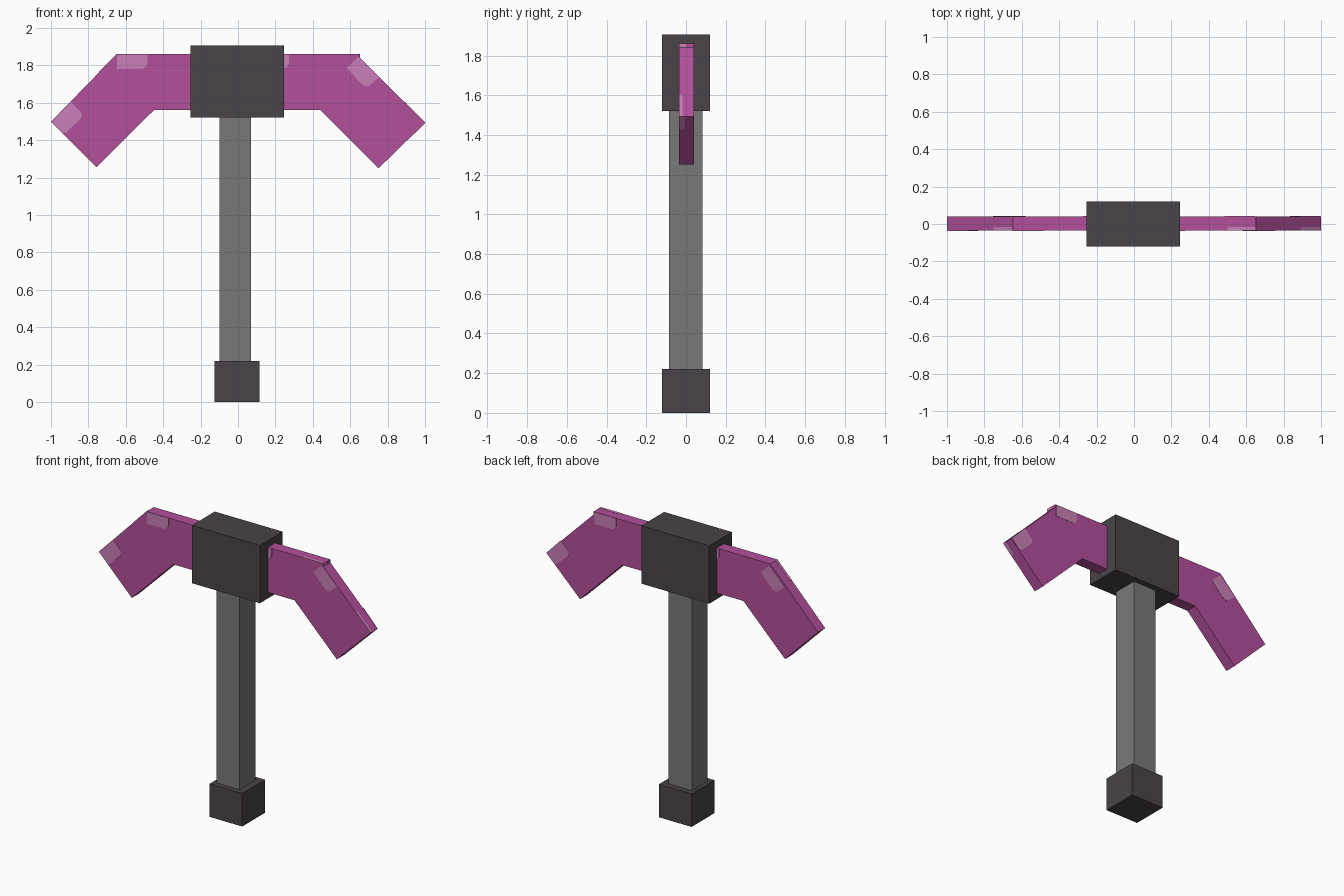
import bpy, bmesh
from mathutils import Vector

if "Cube" in bpy.data.objects:
    bpy.data.objects.remove(bpy.data.objects["Cube"])


def material(name, r, g, b):
    lin = [((c / 255 + 0.055) / 1.055) ** 2.4 for c in (r, g, b)]
    m = bpy.data.materials.new(name)
    m.diffuse_color = (*lin, 1)
    m.use_nodes = True
    m.node_tree.nodes["Principled BSDF"].inputs["Base Color"].default_value = m.diffuse_color
    return m


MAGENTA = material("magenta", 180, 80, 156)
PINK = material("light_pink", 203, 128, 184)
GREY = material("grey", 121, 121, 121)
DARK = material("charcoal", 73, 67, 72)


def prism(name, points, direction, mat):
    """Closed solid made by extruding a flat outline along a vector."""
    bm = bmesh.new()
    face = bm.faces.new([bm.verts.new(p) for p in points])
    out = bmesh.ops.extrude_face_region(bm, geom=[face])
    moved = [v for v in out["geom"] if isinstance(v, bmesh.types.BMVert)]
    bmesh.ops.translate(bm, verts=moved, vec=direction)
    bmesh.ops.recalc_face_normals(bm, faces=bm.faces)
    mesh = bpy.data.meshes.new(name)
    bm.to_mesh(mesh)
    bm.free()
    mesh.materials.append(mat)
    obj = bpy.data.objects.new(name, mesh)
    bpy.context.collection.objects.link(obj)
    return obj


def box(name, x, y, z, mat):
    base = [(x[0], y[0], z[0]), (x[1], y[0], z[0]), (x[1], y[1], z[0]), (x[0], y[1], z[0])]
    return prism(name, base, Vector((0, 0, z[1] - z[0])), mat)


# Handle, end cap and head block
box("end_cap", (-0.125, 0.115), (-0.12, 0.12), (0, 0.22), DARK)
box("handle", (-0.10, 0.07), (-0.085, 0.082), (0.22, 1.52), GREY)
box("head_block", (-0.255, 0.245), (-0.12, 0.12), (1.52, 1.905), DARK)

# Bent blade running through the head block
FRONT, BACK = -0.035, 0.04
outline = [(-0.648, 1.86), (-1, 1.498), (-0.757, 1.255), (-0.45, 1.56), (0.44, 1.56),
           (0.752, 1.25), (1, 1.492), (0.652, 1.84), (0.652, 1.86)]
prism("blade", [(x, FRONT, z) for x, z in outline], Vector((0, BACK - FRONT, 0)), MAGENTA)

# Light patches on the broad faces; the back repeats the front turned half round
patches = {
    "bar_patch": [(-0.646, 1.858), (-0.646, 1.78), (-0.515, 1.78), (-0.494, 1.788),
                  (-0.485, 1.81), (-0.485, 1.858)],
    "tip_patch": [(-0.996, 1.496), (-0.938, 1.439), (-0.92, 1.44), (-0.838, 1.518),
                  (-0.835, 1.545), (-0.893, 1.604)],
    "bend_patch": [(0.644, 1.846), (0.58, 1.787), (0.66, 1.70), (0.68, 1.688),
                   (0.70, 1.688), (0.754, 1.736)],
    "block_patch": [(0.24, 1.858), (0.24, 1.785), (0.262, 1.788), (0.273, 1.81), (0.273, 1.858)],
}
T = 0.0015
for name, pts in patches.items():
    prism("front_" + name, [(x, FRONT, z) for x, z in pts], Vector((0, -T, 0)), PINK)
    prism("back_" + name, [(-x, BACK, z) for x, z in pts], Vector((0, T, 0)), PINK)


# Thin light strips wrapping onto the narrow edges, next to the front face
def edge_strip(name, a, b, width, normal):
    pts = [(a[0], FRONT, a[1]), (b[0], FRONT, b[1]),
           (b[0], FRONT + width, b[1]), (a[0], FRONT + width, a[1])]
    prism(name, pts, Vector(normal).normalized() * T, PINK)


edge_strip("left_slope_strip", (-0.75, 1.755), (-0.648, 1.86), 0.018, (-1, 0, 1))
edge_strip("right_bar_strip", (0.50, 1.86), (0.65, 1.86), 0.018, (0, 0, 1))
edge_strip("right_slope_strip", (0.89, 1.602), (0.999, 1.493), 0.018, (1, 0, 1))
edge_strip("right_end_strip", (0.999, 1.491), (0.937, 1.431), 0.03, (1, 0, -1))
edge_strip("bar_end_strip", (0.652, 1.86), (0.652, 1.841), 0.035, (1, 0, 0))
